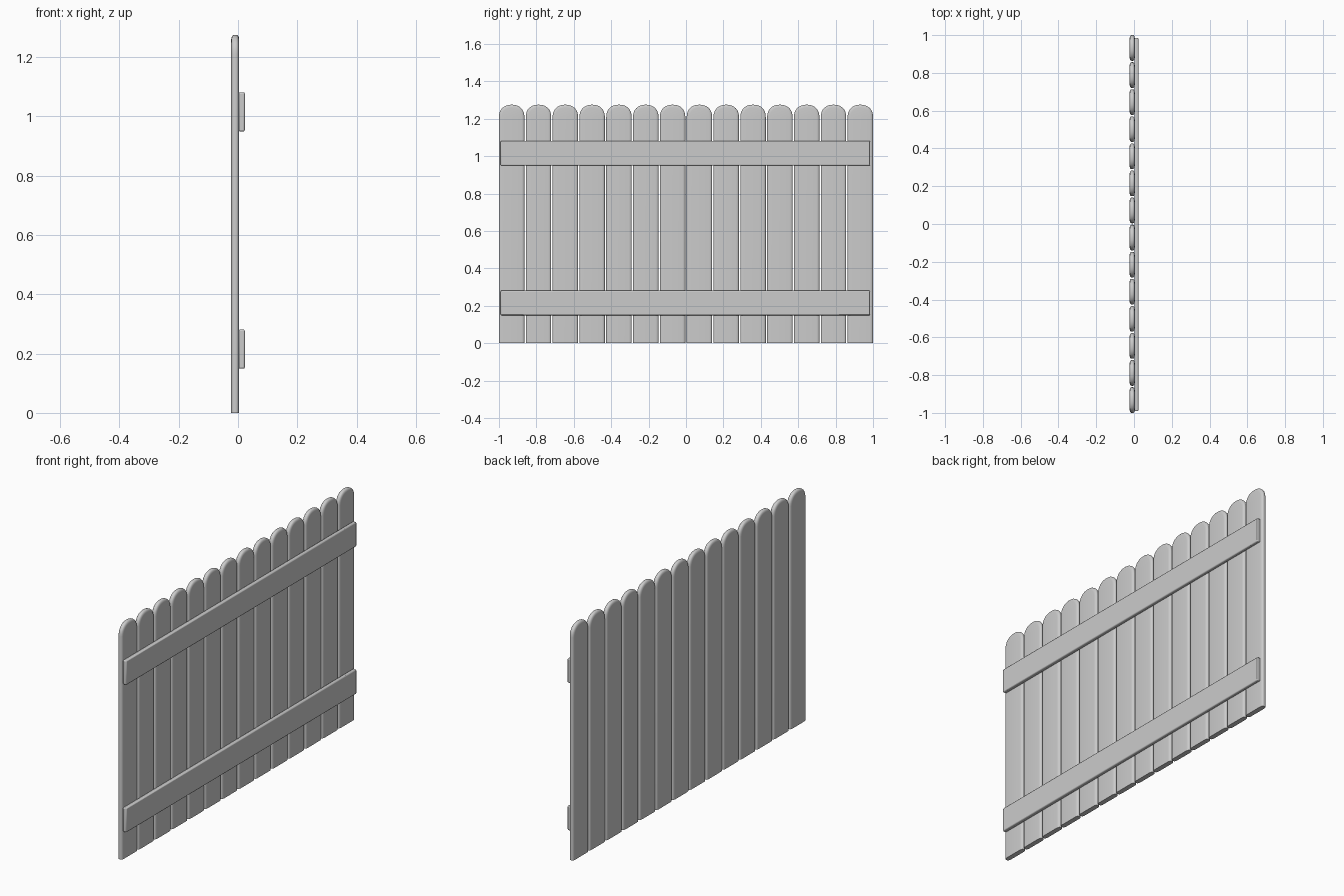
import bpy, bmesh
from math import sin, cos, pi

if "Cube" in bpy.data.objects:
    bpy.data.objects.remove(bpy.data.objects["Cube"])

N = 14                      # number of planks
W = 0.136                   # plank width
PITCH = (2 - W) / (N - 1)
X0, X1 = -0.023, 0.004      # plank back / front
TOP = 1.275
CROWN = 0.066


def outline(inset):
    """Plank outline (y, z): straight sides, flat foot, rounded crown."""
    r, h = W / 2 - inset, CROWN - inset
    pts = [(r, 0)]
    for i in range(17):
        a = pi * i / 16
        c, s = cos(a), max(sin(a), 0)
        y = r * abs(c) ** 0.9 * (1 if c > 0 else -1)
        pts.append((y, TOP - CROWN + h * s ** 0.9))
    pts.append((-r, 0))
    return pts


def plank_mesh():
    """Loft of inset outlines gives softly rounded long edges."""
    bm = bmesh.new()
    mid, half = (X0 + X1) / 2, (X1 - X0) / 2
    rx, ry = 0.010, 0.016
    steps = [pi / 2 * i / 4 for i in range(5)]
    rings = [(mid - half + rx * (1 - sin(a)), ry * (1 - cos(a))) for a in reversed(steps)]
    rings += [(mid + half - rx * (1 - sin(a)), ry * (1 - cos(a))) for a in steps]
    loops = [[bm.verts.new((x, y, z)) for y, z in outline(d)] for x, d in rings]
    n = len(loops[0])
    for a, b in zip(loops, loops[1:]):
        for i in range(n - 1):
            bm.faces.new((a[i], a[i + 1], b[i + 1], b[i]))
    bm.faces.new(loops[0])
    bm.faces.new(loops[-1])
    # flat foot
    bm.faces.new([l[0] for l in loops] + [l[-1] for l in reversed(loops)])
    bmesh.ops.recalc_face_normals(bm, faces=bm.faces)
    me = bpy.data.meshes.new("plank")
    bm.to_mesh(me)
    bm.free()
    return me


def smooth(ob, angle):
    bpy.ops.object.select_all(action='DESELECT')
    bpy.context.view_layer.objects.active = ob
    ob.select_set(True)
    bpy.ops.object.shade_smooth_by_angle(angle=angle)


# Row of upright planks sharing one mesh
mesh = plank_mesh()
for i in range(N):
    ob = bpy.data.objects.new(f"plank_{i + 1}", mesh)
    ob.location.y = -1 + W / 2 + i * PITCH
    bpy.context.collection.objects.link(ob)
    if i == 0:
        smooth(ob, 0.7)


# Two horizontal rails with small rounded edges
def rail(name, z0, z1):
    bpy.ops.mesh.primitive_cube_add(size=1, location=(0.0125, -0.003, (z0 + z1) / 2))
    ob = bpy.context.object
    ob.name = name
    ob.scale = (0.021, 1.976, z1 - z0)
    bpy.ops.object.transform_apply(location=False, rotation=False, scale=True)
    m = ob.modifiers.new("bevel", 'BEVEL')
    m.width, m.segments = 0.005, 2
    smooth(ob, 0.5)


rail("lower_rail", 0.149, 0.281)
rail("upper_rail", 0.949, 1.081)
